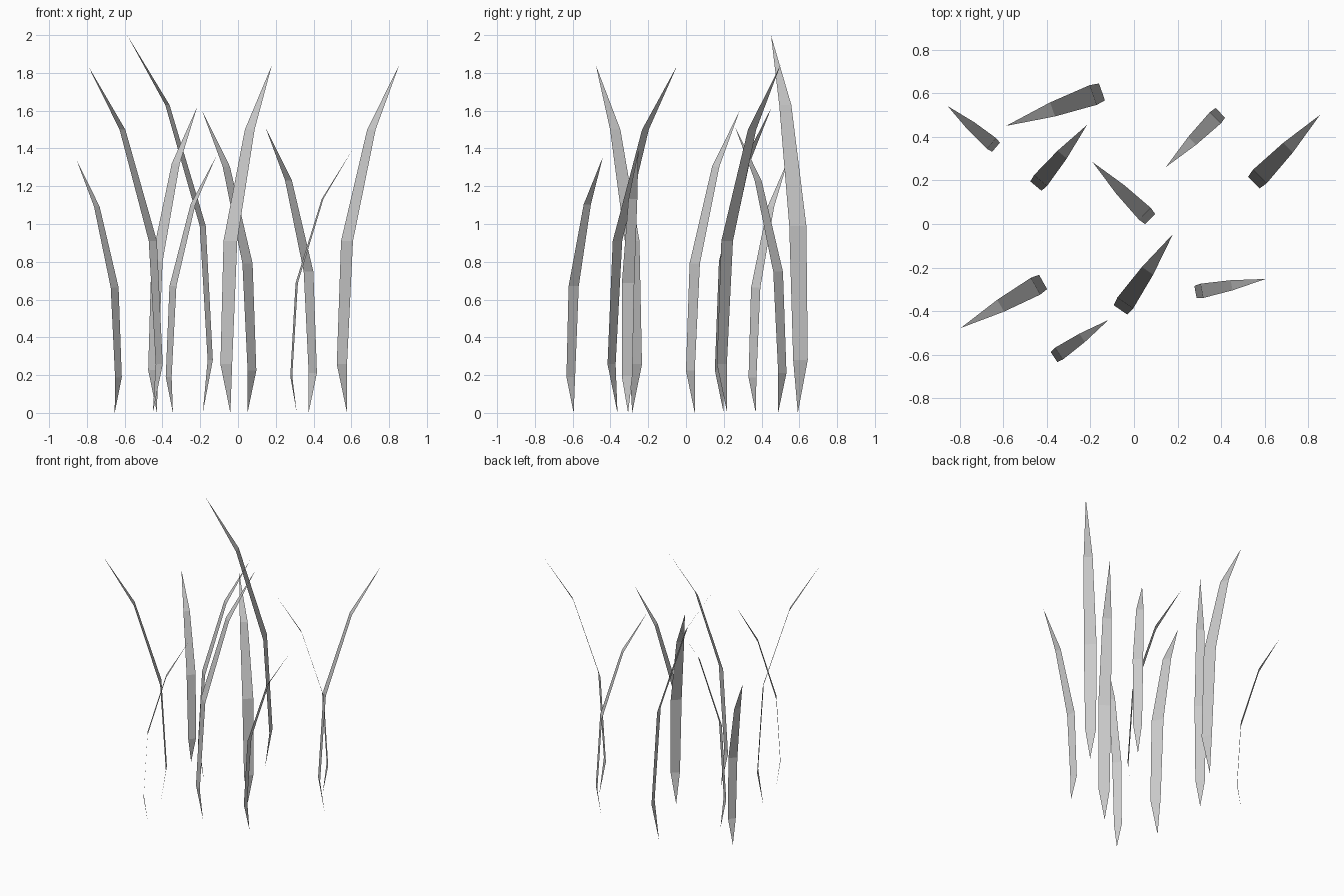
import bpy
from mathutils import Vector

if "Cube" in bpy.data.objects:
    bpy.data.objects.remove(bpy.data.objects["Cube"])

# Shared blade profile: (height fraction, lean fraction, width / height)
ROWS = [(0.0, 0.09, 0.0), (0.14, 0.0, 0.041), (0.495, 0.09, 0.048),
        (0.815, 0.515, 0.034), (1.0, 1.0, 0.0)]

# Each blade: heel x, y, tip x, y, height
BLADES = [
    (-0.633, 0.352, -0.855, 0.541, 1.34),
    (-0.147, 0.606, -0.587, 0.450, 2.00),
    (-0.450, 0.174, -0.216, 0.454, 1.62),
    (0.396, 0.510, 0.146, 0.261, 1.51),
    (0.550, 0.190, 0.853, 0.500, 1.84),
    (0.074, 0.023, -0.190, 0.284, 1.60),
    (-0.417, -0.266, -0.795, -0.477, 1.84),
    (-0.062, -0.394, 0.179, -0.046, 1.84),
    (-0.367, -0.610, -0.117, -0.440, 1.355),
    (0.282, -0.312, 0.604, -0.252, 1.39),
]


def grass_blade(name, x0, y0, x1, y1, height):
    """Flat bent strip, pointed at both ends."""
    heel, lean = Vector((x0, y0, 0)), Vector((x1 - x0, y1 - y0, 0))
    side = Vector((-lean.y, lean.x, 0)).normalized()
    verts, rows = [], []
    for zf, lf, wf in ROWS:
        centre = heel + lean * lf + Vector((0, 0, height * zf))
        half = side * (wf * height / 2)
        points = [centre - half, centre + half] if wf else [centre]
        rows.append(list(range(len(verts), len(verts) + len(points))))
        verts += points
    faces = [low + high[::-1] for low, high in zip(rows, rows[1:])]
    mesh = bpy.data.meshes.new(name)
    mesh.from_pydata(verts, [], faces)
    mesh.update()
    bpy.context.collection.objects.link(bpy.data.objects.new(name, mesh))


# Clump of grass
for i, blade in enumerate(BLADES):
    grass_blade(f"grass_blade_{i + 1}", *blade)
